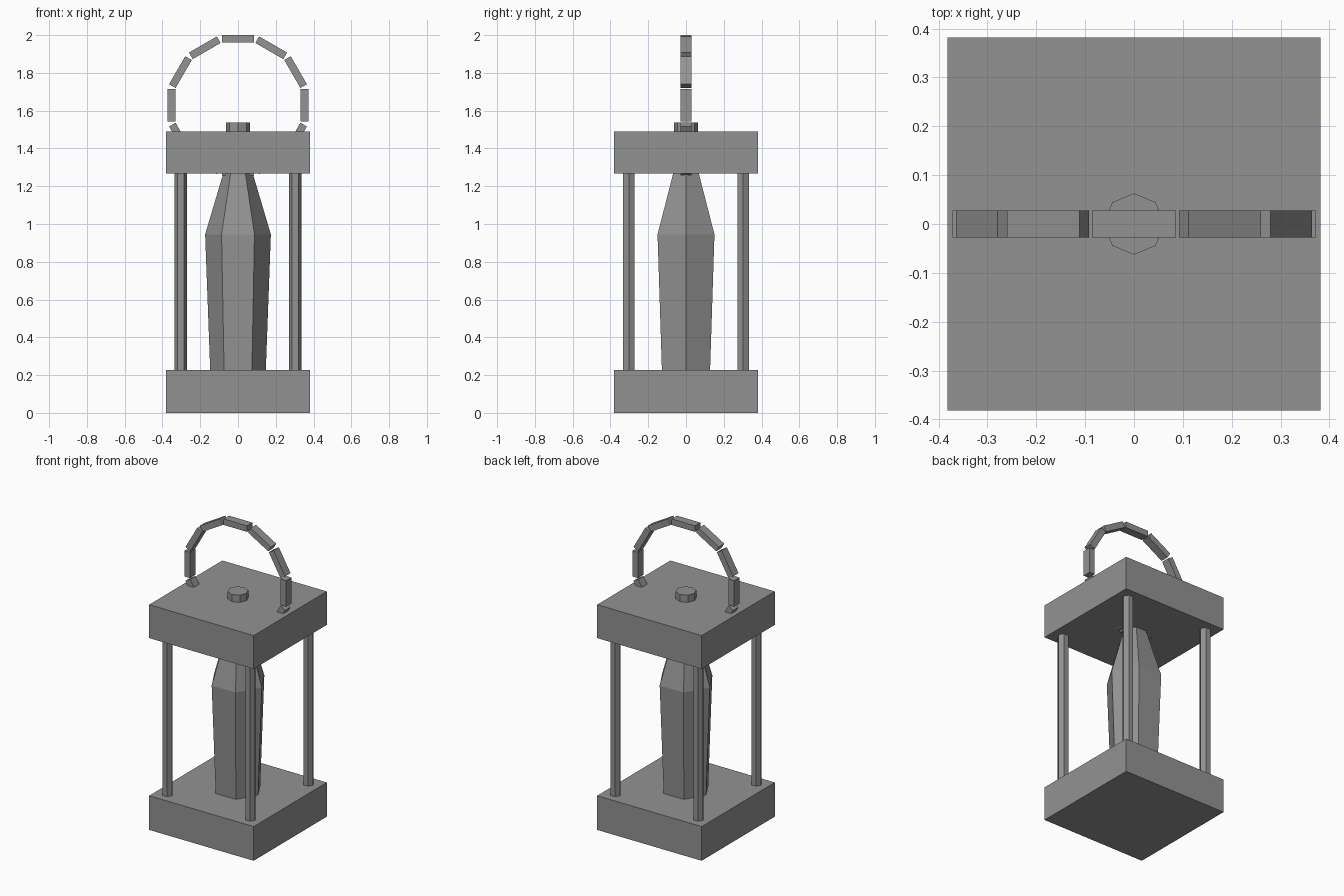
import bpy, bmesh, math
from mathutils import Matrix, Vector

if "Cube" in bpy.data.objects:
    bpy.data.objects.remove(bpy.data.objects["Cube"])

grey = bpy.data.materials.new("iron_grey")
grey.diffuse_color = (0.29, 0.29, 0.29, 1)
grey.use_nodes = True
grey.node_tree.nodes["Principled BSDF"].inputs["Base Color"].default_value = grey.diffuse_color


def finish(name, bm):
    bmesh.ops.recalc_face_normals(bm, faces=bm.faces)
    mesh = bpy.data.meshes.new(name)
    bm.to_mesh(mesh)
    bm.free()
    mesh.materials.append(grey)
    obj = bpy.data.objects.new(name, mesh)
    bpy.context.collection.objects.link(obj)
    return obj


def box(name, size, loc, rot_y=0.0):
    bm = bmesh.new()
    bmesh.ops.create_cube(bm, size=1)
    bmesh.ops.transform(bm, verts=bm.verts, matrix=Matrix.Translation(loc)
                        @ Matrix.Rotation(rot_y, 4, 'Y') @ Matrix.Diagonal((*size, 1)))
    return finish(name, bm)


def lathe(name, sides, profile, x=0.0, y=0.0):
    """Faceted column through (radius, z) rings, first corner on +x."""
    bm = bmesh.new()
    rings = [[bm.verts.new((x + r * math.cos(math.tau * i / sides),
                            y + r * math.sin(math.tau * i / sides), z))
              for i in range(sides)] for r, z in profile]
    for a, b in zip(rings, rings[1:]):
        for i in range(sides):
            j = (i + 1) % sides
            bm.faces.new((a[i], a[j], b[j], b[i]))
    bm.faces.new(rings[0][::-1])
    bm.faces.new(rings[-1])
    return finish(name, bm)


# Base and lid slabs
box("base", (0.764, 0.764, 0.226), (0, 0, 0.113))
box("lid", (0.764, 0.764, 0.221), (0, 0, 1.3785))

# Corner posts
for x in (-0.303, 0.303):
    for y in (-0.303, 0.303):
        lathe("corner_post", 6, [(0.034, 0.2), (0.034, 1.29)], x, y)

# Glass chimney and lid knob
lathe("chimney", 6, [(0.147, 0.22), (0.174, 0.945), (0.076, 1.275)])
lathe("knob", 8, [(0.063, 1.47), (0.063, 1.537)])

# Carrying ring of twelve straight links, its lower part sunk in the lid
centre, radius = Vector((0, 0, 1.628)), 0.352
for i in range(12):
    a = math.tau * i / 12
    loc = centre + radius * Vector((math.sin(a), 0, math.cos(a)))
    box("handle_link", (0.171, 0.056, 0.04), loc, a)
